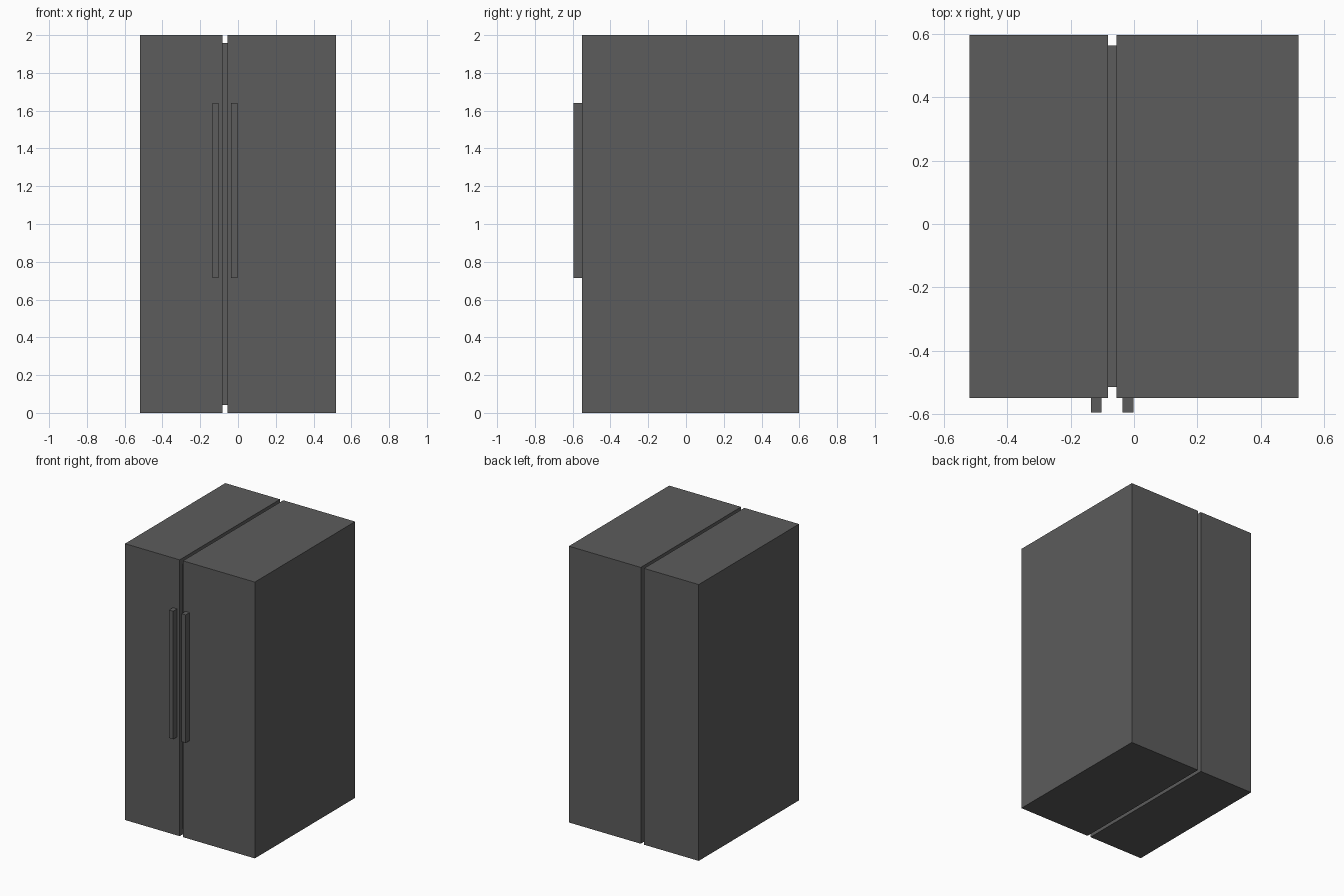
import bpy
import bmesh
from mathutils import Vector

if "Cube" in bpy.data.objects:
    bpy.data.objects.remove(bpy.data.objects["Cube"])

grey = bpy.data.materials.new("dark_grey")
grey.diffuse_color = (0.107, 0.107, 0.107, 1)
grey.use_nodes = True
grey.node_tree.nodes["Principled BSDF"].inputs["Base Color"].default_value = grey.diffuse_color


def box(name, low, high):
    """Box between two opposite corners."""
    low, high = Vector(low), Vector(high)
    bm = bmesh.new()
    bmesh.ops.create_cube(bm, size=1)
    bmesh.ops.scale(bm, vec=high - low, verts=bm.verts)
    bmesh.ops.translate(bm, vec=(low + high) / 2, verts=bm.verts)
    mesh = bpy.data.meshes.new(name)
    bm.to_mesh(mesh)
    bm.free()
    mesh.materials.append(grey)
    obj = bpy.data.objects.new(name, mesh)
    bpy.context.collection.objects.link(obj)
    return obj


# Two fridge compartments, with a recessed strip filling the gap
FRONT, BACK = -0.55, 0.597
box("left_compartment", (-0.52, FRONT, 0), (-0.082, BACK, 2))
box("right_compartment", (-0.056, FRONT, 0), (0.52, BACK, 2))
box("centre_strip", (-0.082, -0.515, 0.043), (-0.056, 0.563, 1.957))

# Vertical bar handles either side of the gap
for name, x in (("left_handle", -0.136), ("right_handle", -0.036)):
    box(name, (x, -0.595, 0.713), (x + 0.034, FRONT, 1.64))
